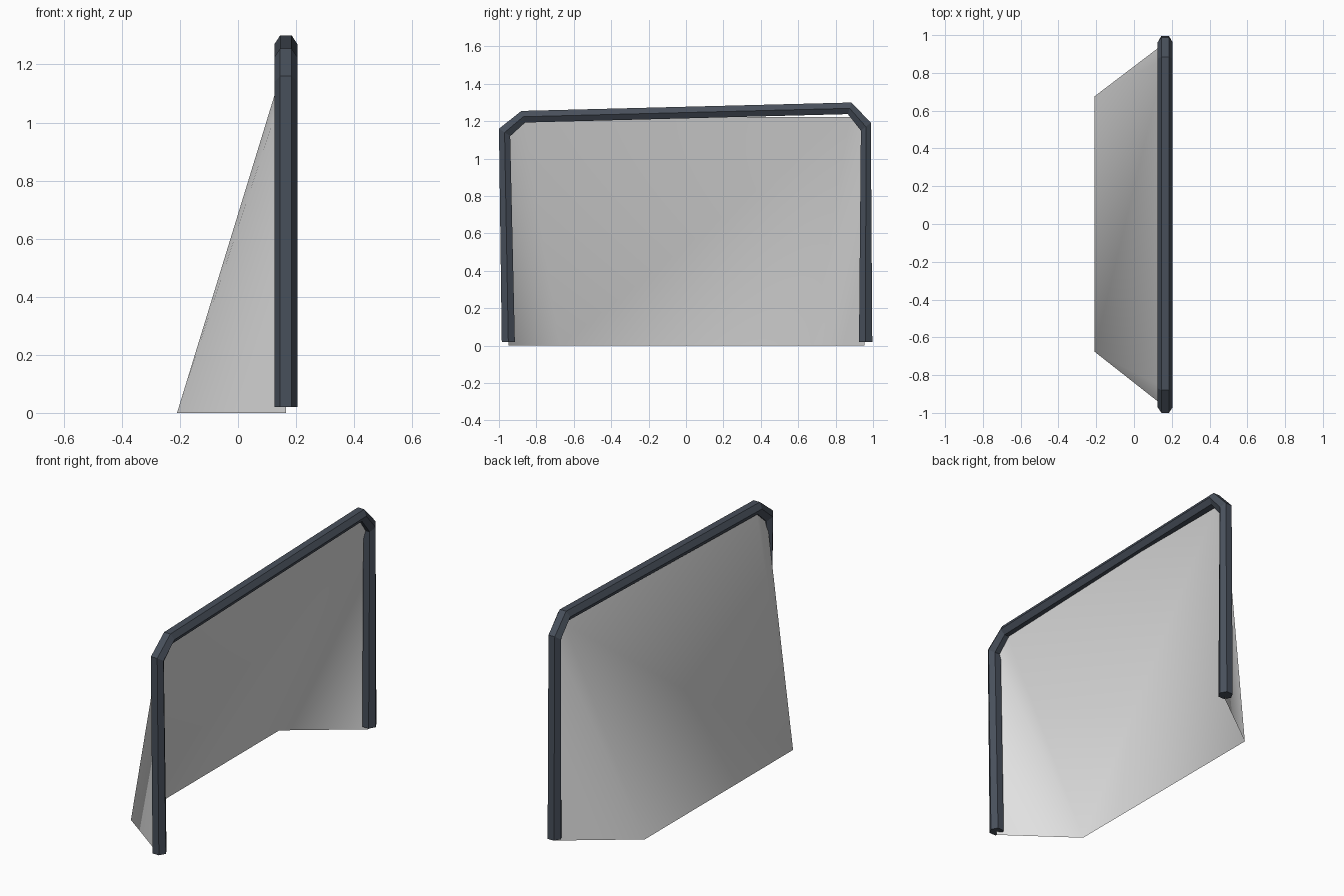
import bpy, bmesh

if "Cube" in bpy.data.objects:
    bpy.data.objects.remove(bpy.data.objects["Cube"])

CX = 0.165  # plane of the goal mouth


def material(name, rgb):
    m = bpy.data.materials.new(name)
    m.diffuse_color = (*rgb, 1)
    m.use_nodes = True
    m.node_tree.nodes["Principled BSDF"].inputs["Base Color"].default_value = m.diffuse_color
    return m


def build(name, verts, faces, mat, smooth=False):
    me = bpy.data.meshes.new(name)
    me.from_pydata(verts, [], faces)
    me.materials.append(mat)
    bm = bmesh.new()
    bm.from_mesh(me)
    bmesh.ops.recalc_face_normals(bm, faces=bm.faces)
    for f in bm.faces:
        f.smooth = smooth
    # recalculated closed tube; an open sheet keeps its outward winding
    if not smooth:
        bm.to_mesh(me)
    else:
        for p in me.polygons:
            p.use_smooth = True
    bm.free()
    ob = bpy.data.objects.new(name, me)
    bpy.context.collection.objects.link(ob)
    return ob


dark = material("dark slate", (0.065, 0.08, 0.105))
white = material("net off white", (0.75, 0.75, 0.75))

# Frame: hexagonal tube; each station gives outer and inner (y, z)
stations = [
    ((-0.985, 0.02), (-0.915, 0.02)),
    ((-1.0, 1.16), (-0.94, 1.12)),
    ((-0.88, 1.255), (-0.86, 1.193)),
    ((0.885, 1.30), (0.865, 1.238)),
    ((0.988, 1.192), (0.935, 1.15)),
    ((0.996, 0.02), (0.925, 0.02)),
]
verts, faces = [], []
for (oy, oz), (iy, iz) in stations:
    my, mz = (oy + iy) / 2, (oz + iz) / 2
    verts += [(CX - 0.02, oy, oz), (CX + 0.02, oy, oz), (CX + 0.04, my, mz),
              (CX + 0.02, iy, iz), (CX - 0.02, iy, iz), (CX - 0.04, my, mz)]
for s in range(len(stations) - 1):
    for k in range(6):
        a, b = s * 6 + k, s * 6 + (k + 1) % 6
        faces.append((a, b, b + 6, a + 6))
n = len(verts)
faces += [tuple(range(6)), tuple(range(n - 6, n))]
build("goal_frame", verts, faces, dark)

# Net: thin sheet with sloping back and two tapering sides
net = [
    (CX, -0.95, 0), (-0.21, -0.675, 0), (-0.21, 0.675, 0), (CX, 0.955, 0),
    (CX, -0.97, 1.14), (CX, -0.87, 1.222), (CX, 0.875, 1.222), (CX, 0.96, 1.15),
]
build("goal_net", net,
      [(1, 5, 6, 2), (0, 4, 1), (4, 5, 1), (2, 6, 7), (2, 7, 3)],
      white, smooth=True)
